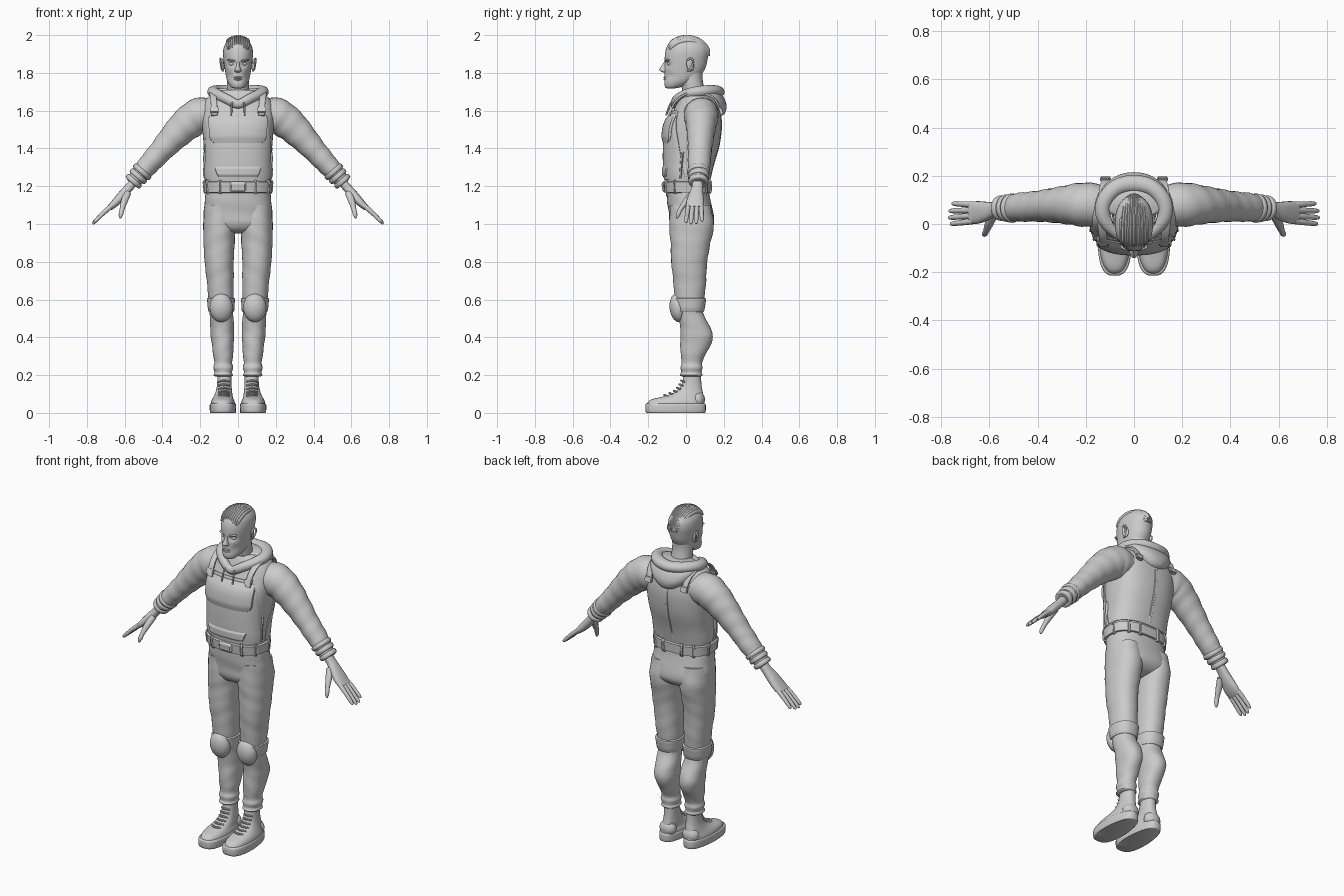
import bpy, bmesh
from math import sin, cos, pi, radians, exp, copysign, sqrt
from mathutils import Vector, Matrix, Euler

X, Y = Vector((1, 0, 0)), Vector((0, 1, 0))


def finish(name, bm, mirror=False):
    bmesh.ops.recalc_face_normals(bm, faces=bm.faces)
    me = bpy.data.meshes.new(name)
    bm.to_mesh(me)
    bm.free()
    ob = bpy.data.objects.new(name, me)
    bpy.context.collection.objects.link(ob)
    bpy.ops.object.select_all(action='DESELECT')
    ob.select_set(True)
    bpy.context.view_layer.objects.active = ob
    bpy.ops.object.shade_smooth_by_angle(angle=radians(42))
    if mirror:
        ob.modifiers.new("mirror", 'MIRROR').use_mirror_merge = False
    return ob


def spline(pts, steps, closed=False):
    n, out = len(pts), []
    for i in range(n if closed else n - 1):
        q = [pts[j % n] if closed else pts[min(max(j, 0), n - 1)] for j in range(i - 1, i + 3)]
        for k in range(steps):
            t = k / steps
            out.append(tuple(.5 * (2 * b + (c - a) * t + (2 * a - 5 * b + 4 * c - d) * t * t
                                   + (3 * b - a - 3 * c + d) * t ** 3) for a, b, c, d in zip(*q)))
    return out if closed else out + [pts[-1]]


def spow(v, p):
    return copysign(abs(v) ** (2 / p), v)


def skin(name, rings, mirror=False, closed=False):
    bm = bmesh.new()
    vs = [[bm.verts.new(v) for v in r] for r in rings]
    n = len(vs[0])
    for i in range(len(vs) if closed else len(vs) - 1):
        a, b = vs[i], vs[(i + 1) % len(vs)]
        for j in range(n):
            bm.faces.new((a[j], a[(j + 1) % n], b[(j + 1) % n], b[j]))
    if not closed:
        bm.faces.new(vs[0])
        bm.faces.new(vs[-1])
    return finish(name, bm, mirror)


def stack(name, rows, p=2.3, n=36, steps=4, rip=0, mirror=False, taper=0):
    """Horizontal slices: (z, half width, front y, back y, centre x)."""
    rings = []
    for z, rx, yf, yb, cx in spline([tuple(r) + (0,) * (5 - len(r)) for r in rows], steps):
        ring = []
        for j in range(n):
            a = 2 * pi * j / n
            k = 1 + rip * (sin(z * 75 + 3 * sin(a)) + .6 * sin(z * 41 + 2 * a))
            yy = spow(cos(a), p)
            w = 1 - taper * max(0, -yy)
            ring.append((cx + rx * k * w * spow(sin(a), p), (yf + yb) / 2 - (yb - yf) / 2 * k * yy, z))
        rings.append(ring)
    return skin(name, rings, mirror)


def tube(name, pts, ref=Y, p=2, n=20, steps=4, rip=0, mirror=False, closed=False):
    """Sweep: (x, y, z, radius across, radius along ref)."""
    s, rings = spline(pts, steps, closed), []
    m = len(s)
    for i, (x, y, z, ra, rb) in enumerate(s):
        i0, i1 = ((i - 1) % m, (i + 1) % m) if closed else (max(i - 1, 0), min(i + 1, m - 1))
        t = (Vector(s[i1][:3]) - Vector(s[i0][:3])).normalized()
        b = (ref - t * ref.dot(t)).normalized()
        a = b.cross(t)
        ring = []
        for j in range(n):
            g = 2 * pi * j / n
            k = 1 + rip * sin(i * 1.5 + 2 * sin(g))
            ring.append(Vector((x, y, z)) + a * ra * k * spow(cos(g), p) + b * rb * k * spow(sin(g), p))
        rings.append(ring)
    return skin(name, rings, mirror, closed)


def blob(name, loc, r, rot=(0, 0, 0), mirror=False):
    bm = bmesh.new()
    bmesh.ops.create_uvsphere(bm, u_segments=24, v_segments=14, radius=1,
                              matrix=Matrix.LocRotScale(Vector(loc), Euler(rot), Vector(r)))
    return finish(name, bm, mirror)


def box(name, loc, size, rot=(0, 0, 0), mirror=False):
    bm = bmesh.new()
    bmesh.ops.create_cube(bm, size=1, matrix=Matrix.LocRotScale(Vector(loc), Euler(rot), Vector(size)))
    bmesh.ops.bevel(bm, geom=bm.edges[:], offset=min(size) * .25, segments=2, affect='EDGES')
    return finish(name, bm, mirror)


# Torso in hooded top
TORSO = [(1.15, .17, -.105, .122), (1.2, .168, -.108, .122), (1.25, .177, -.114, .128),
         (1.32, .174, -.115, .14), (1.42, .182, -.114, .168), (1.52, .19, -.104, .18),
         (1.59, .192, -.072, .177), (1.64, .182, -.05, .165), (1.68, .15, -.035, .145), (1.71, .09, -.02, .12)]
stack("torso", TORSO, p=2.5, n=48)
DENSE = spline(TORSO, 6)


def wall(z, a, off):
    for r, q in zip(DENSE, DENSE[1:]):
        if z <= q[0]:
            break
    t = (z - r[0]) / (q[0] - r[0])
    _, rx, yf, yb = [u + (v - u) * t for u, v in zip(r, q)]
    return Vector(((rx + off) * spow(sin(a), 2.5), (yf + yb) / 2 - ((yb - yf) / 2 + off) * spow(cos(a), 2.5), z))


def patch(name, z0, z1, half, off, mid=0, m=14, n=28, mirror=False):
    """Raised cloth panel following the torso; half(t) is its half angle in degrees."""
    rings = []
    for i in range(m + 1):
        z, h = z0 + (z1 - z0) * i / m, radians(half(i / m))
        o = off * min(1, .5 + 2.5 * min(i, m - i) / m)
        arc = [mid + h * (2 * j / n - 1) for j in range(n + 1)]
        rings.append([wall(z, a, o if 0 < j < n else o * .5) for j, a in enumerate(arc)]
                     + [wall(z, a, -.008) for a in reversed(arc)])
    return skin(name, rings, mirror)


# Overalls: bib, back panel, pockets and seams
patch("front_bib", 1.235, 1.6, lambda t: 42 + 46 * (1 - t) ** .8, .008)
patch("back_panel", 1.235, 1.61, lambda t: 44 + 47 * (1 - t ** 1.6), .008, mid=pi)
patch("chest_pocket", 1.43, 1.588, lambda t: 47 * (1 - .16 * abs(2 * t - 1) ** 7), .019)
patch("lower_bib_pocket", 1.25, 1.305, lambda t: 30 + 10 * t, .013)
patch("back_seam", 1.25, 1.6, lambda t: 1.6, .011, mid=pi, n=4)
patch("side_seam", 1.24, 1.38, lambda t: 2.5, .012, mid=radians(78), n=4, mirror=True)

# Belt with loops and buckle
skin("belt", [[wall(z, 2 * pi * j / 48, o) for j in range(48)] for z, o in
              ((1.165, .0), (1.168, .011), (1.222, .011), (1.226, 0))])
for i, d in enumerate((28, 62, 100, 140, 165)):
    patch("belt_loop_%d" % i, 1.158, 1.234, lambda t: 3.2, .018, mid=radians(d), n=4, mirror=True)
patch("belt_buckle", 1.168, 1.224, lambda t: 10, .02, n=6)

# Shoulder straps with buckles
tube("shoulder_strap", [(.125, -.088, 1.575, .006, .017), (.128, -.058, 1.645, .006, .017),
                        (.135, .01, 1.692, .006, .017), (.135, .09, 1.693, .006, .017),
                        (.125, .155, 1.657, .006, .017), (.115, .188, 1.58, .006, .017)],
     ref=X, p=4, mirror=True)
box("strap_buckle_front", (.126, -.083, 1.603), (.046, .016, .034), (radians(-25), 0, 0), True)
box("strap_buckle_back", (.118, .186, 1.597), (.046, .016, .034), (radians(15), 0, 0), True)

# Hood, lying open round the neck
stack("hood_drape", [(1.57, .02, .13, .18), (1.585, .06, .1, .205), (1.625, .11, .06, .215),
                     (1.67, .14, .03, .2), (1.70, .14, .02, .175), (1.718, .11, .03, .15)], p=2.2)
tube("hood_rim", [(0, -.062, 1.635, .02, .024), (.06, -.045, 1.662, .024, .026), (.122, .02, 1.692, .03, .028),
                  (.125, .09, 1.703, .033, .03), (.075, .15, 1.705, .034, .03), (0, .168, 1.7, .036, .03),
                  (-.075, .15, 1.705, .034, .03), (-.125, .09, 1.703, .033, .03),
                  (-.122, .02, 1.692, .03, .028), (-.06, -.045, 1.662, .024, .026)],
     ref=Vector((0, 0, 1)), closed=True)
tube("drawstring", [(.03, -.075, 1.65, .005, .005), (.034, -.09, 1.62, .005, .005),
                    (.036, -.105, 1.575, .005, .005)], n=8, mirror=True)

# Sleeves and rolled cuffs
tube("sleeve", [(.12, .075, 1.575, .085, .085), (.2, .08, 1.575, .094, .092), (.27, .08, 1.53, .088, .082),
                (.34, .077, 1.462, .075, .071), (.41, .073, 1.385, .062, .063), (.47, .07, 1.318, .056, .06),
                (.525, .066, 1.258, .046, .052), (.56, .062, 1.215, .036, .04)],
     n=28, steps=5, rip=.022, mirror=True)
for i, (x, z, r) in enumerate(((.507, 1.277, .058), (.528, 1.253, .054), (.552, 1.226, .05))):
    d = Vector((.66, 0, -.75))
    tube("cuff_roll_%d" % i, [(x + d.x * t, .066, z + d.z * t, r * k, (r + .003) * k) for t, k in
                              ((-.014, .75), (-.011, .94), (0, 1), (.011, .94), (.014, .75))], n=24, mirror=True)

# Hands
tube("palm", [(.54, .062, 1.235, .024, .028), (.58, .06, 1.19, .023, .03), (.615, .053, 1.15, .024, .04),
              (.65, .048, 1.112, .021, .047), (.68, .046, 1.085, .015, .044)], p=2.5, mirror=True)
for i, (y0, y1, l) in enumerate(((.012, .0, .93), (.035, .026, 1.0), (.058, .054, .98), (.08, .085, .86))):
    f = lambda t: (.665 + .105 * t * l, y0 + (y1 - y0) * t, 1.1 - .1 * t * l + .012 * t * (1 - t))
    tube("finger_%d" % i, [f(t) + (r, r) for t, r in ((0, .0125), (.35, .0125), (.5, .0115), (.8, .0105),
                                                      (.95, .008), (1, .003))], n=12, steps=3, mirror=True)
tube("thumb", [(.585, .035, 1.165, .016, .02), (.602, .0, 1.12, .016, .018), (.613, -.028, 1.08, .012, .013),
               (.62, -.042, 1.05, .011, .012), (.624, -.047, 1.03, .004, .004)], ref=X, n=12, mirror=True)

# Trousers
stack("hips", [(1.18, .168, -.105, .122), (1.12, .177, -.1, .13), (1.05, .181, -.09, .147), (1.0, .172, -.085, .145),
               (.965, .12, -.06, .11), (.95, .04, -.01, .05)], p=2.5, n=40, rip=.006)
stack("trouser_leg", [(1.1, .078, -.085, .13, .098), (1.0, .086, -.088, .148, .098), (.9, .082, -.082, .13, .1),
                      (.8, .077, -.078, .112, .1), (.7, .071, -.068, .107, .094), (.6, .067, -.058, .096, .09),
                      (.53, .063, -.045, .09, .088), (.45, .063, -.03, .13, .084), (.39, .06, -.03, .142, .082),
                      (.31, .053, -.028, .104, .079), (.265, .047, -.023, .085, .078), (.24, .052, -.03, .088, .078),
                      (.215, .046, -.026, .083, .078), (.2, .052, -.032, .086, .078), (.192, .04, -.02, .075, .077)],
      p=2.2, rip=.013, mirror=True)

# Knee pads with straps
stack("knee_strap", [(.535, .062, -.05, .09, .088), (.54, .069, -.056, .096, .089),
                     (.59, .073, -.064, .105, .09), (.605, .074, -.066, .106, .09), (.61, .064, -.05, .09, .09)],
      p=2.3, steps=2, mirror=True)
blob("knee_pad", (.089, -.042, .557), (.061, .045, .077), (radians(6), 0, 0), True)

# Boots
stack("boot_sole", [(0, .066, -.208, .1, .08), (.006, .069, -.214, .104, .08), (.03, .07, -.215, .105, .08),
                    (.045, .069, -.214, .104, .08), (.05, .064, -.208, .099, .08)],
      p=2.8, steps=2, taper=.22, mirror=True)
stack("boot_upper", [(.04, .065, -.209, .098, .08), (.06, .062, -.2, .098, .08), (.074, .056, -.175, .096, .08),
                     (.088, .05, -.115, .093, .078), (.11, .044, -.06, .089, .075), (.14, .039, -.03, .083, .073),
                     (.18, .037, -.016, .08, .072), (.215, .038, -.014, .08, .072)],
      p=2.4, steps=3, taper=.12, mirror=True)
blob("heel_cup", (.076, .062, .07), (.05, .038, .045), mirror=True)
for i, (y, z) in enumerate(((-.112, .092), (-.085, .102), (-.062, .114), (-.045, .13), (-.032, .148), (-.023, .168))):
    tube("lace_%d" % i, [(.046, y + .016, z - .004, .005, .005), (.075, y - .002, z + .003, .006, .006),
                         (.104, y + .016, z - .004, .005, .005)], n=8, mirror=True)

# Neck and head with eye sockets
tube("neck", [(0, .06, 1.6, .07, .075), (0, .045, 1.68, .06, .06), (0, .03, 1.76, .058, .058),
              (0, .03, 1.82, .058, .06)])
head = stack("head", [(1.718, .02, -.1, -.06), (1.724, .036, -.11, -.03), (1.742, .05, -.115, .02),
                      (1.77, .061, -.113, .065), (1.82, .07, -.114, .1), (1.87, .077, -.113, .114),
                      (1.91, .079, -.11, .12), (1.945, .072, -.098, .112), (1.972, .052, -.07, .085),
                      (1.982, .02, -.02, .04)], p=2.15, n=64, steps=6)
for v in head.data.vertices:
    if v.co.y < -.03:
        d = ((abs(v.co.x) - .033) / .017) ** 2 + ((v.co.z - 1.847) / .013) ** 2
        c = ((abs(v.co.x) - .048) / .016) ** 2 + ((v.co.z - 1.785) / .02) ** 2
        v.co.y += .014 * exp(-d) + .007 * exp(-c)
stack("nose", [(1.802, .01, -.122, -.09), (1.808, .018, -.134, -.09), (1.817, .017, -.142, -.09),
               (1.835, .01, -.131, -.09), (1.855, .008, -.118, -.09), (1.872, .009, -.109, -.09)], p=2, n=16, mirror=False)
blob("brow", (.033, -.099, 1.866), (.026, .011, .006), (0, radians(-6), radians(18)), True)
blob("eye", (.033, -.087, 1.847), (.014, .012, .009), mirror=True)
blob("upper_lip", (0, -.11, 1.776), (.024, .01, .005))
blob("lower_lip", (0, -.109, 1.766), (.02, .01, .006))
blob("ear", (.081, .022, 1.842), (.008, .02, .034), (radians(12), 0, radians(22)), True)
tube("ear_rim", [(.08, .006, 1.85, .005, .005), (.088, .014, 1.873, .005, .005), (.094, .034, 1.872, .005, .005),
                 (.092, .038, 1.85, .005, .005), (.084, .022, 1.818, .006, .006), (.077, .01, 1.812, .005, .005)],
     ref=X, n=10, mirror=True)

# Swept back hair in strands
for i in range(11):
    u = (i - 5) / 5
    path = []
    for k in range(9):
        g = radians(152 - 150 * k / 8)
        x = .058 * u * (1 - .45 * (k / 8) ** 2) * (.8 + .2 * sin(g))
        h = sqrt(1 - .32 * u * u)
        path.append((x, .005 + .117 * cos(g) * (1 - .12 * u * u), 1.885 + .104 * sin(g) * h,
                     .012 if 0 < k < 8 else .004, .0075 if 0 < k < 8 else .003))
    tube("hair_strand_%d" % i, path, ref=X, n=10, steps=3)
